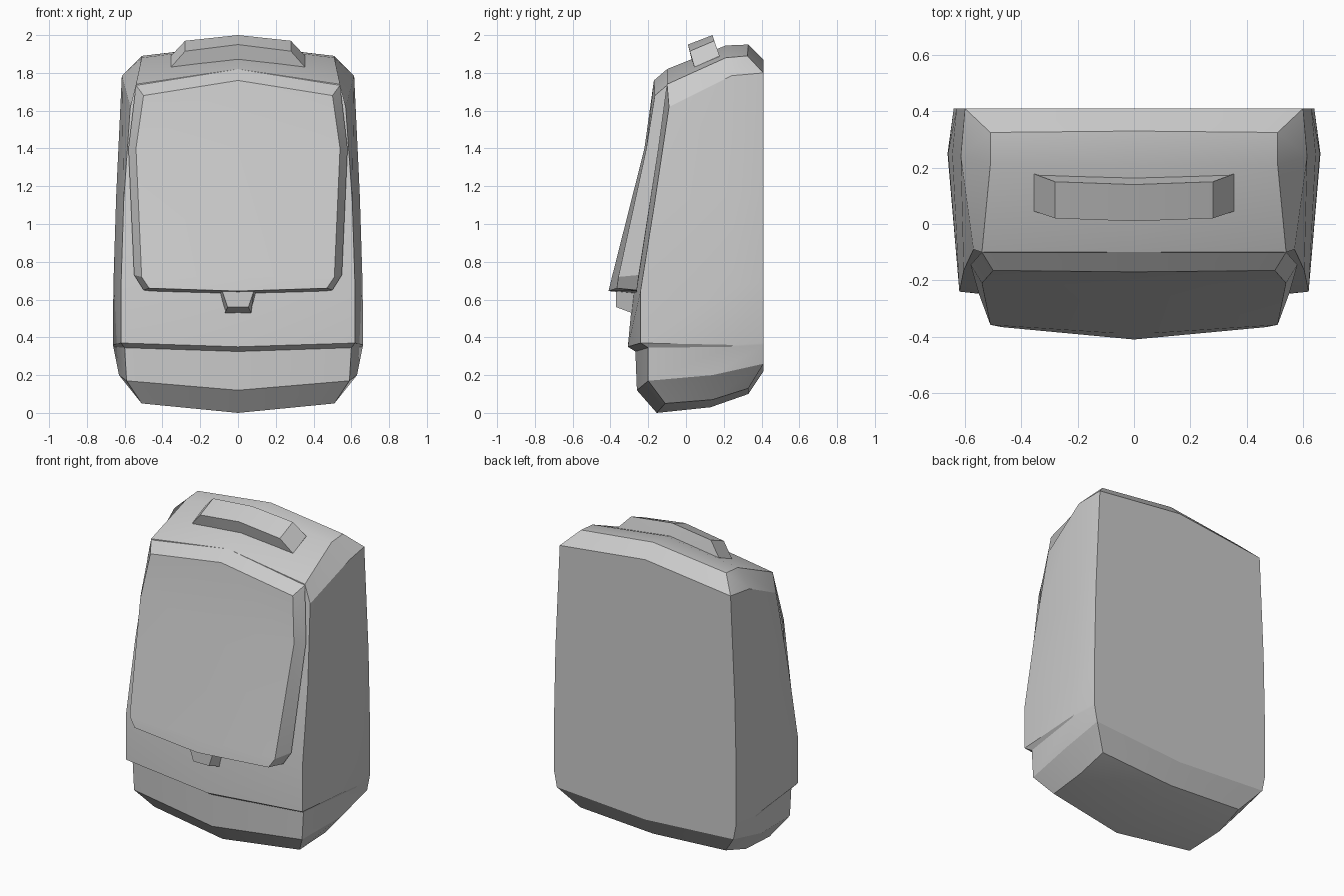
import bpy, bmesh, math


def loft(name, rows, caps=(), fill=False):
    """Skin rows of right-half points, mirror across x = 0 and close up."""
    bm = bmesh.new()
    grid = [[bm.verts.new(p) for p in row] for row in rows]
    for a, b in zip(grid, grid[1:]):
        for i in range(len(a) - 1):
            bm.faces.new((a[i], a[i + 1], b[i + 1], b[i]))
    # caps: (row index, middle point on the centre line)
    for r, mid in caps:
        row, m = grid[r], bm.verts.new(mid)
        bm.faces.new((row[0], row[1], row[2], m))
        bm.faces.new((m, row[2], row[3], row[4]))
    dup = bmesh.ops.duplicate(bm, geom=bm.verts[:] + bm.edges[:] + bm.faces[:])
    for v in dup["geom"]:
        if isinstance(v, bmesh.types.BMVert):
            v.co.x *= -1
    bmesh.ops.remove_doubles(bm, verts=bm.verts[:], dist=0.0005)
    if fill:
        bmesh.ops.holes_fill(bm, edges=[e for e in bm.edges if e.is_boundary])
    bmesh.ops.recalc_face_normals(bm, faces=bm.faces[:])
    me = bpy.data.meshes.new(name)
    bm.to_mesh(me)
    bm.free()
    ob = bpy.data.objects.new(name, me)
    bpy.context.collection.objects.link(ob)
    bpy.ops.object.select_all(action='DESELECT')
    bpy.context.view_layer.objects.active = ob
    ob.select_set(True)
    bpy.ops.object.shade_smooth_by_angle(angle=math.radians(25))
    return ob


# Main bag: rings go front centre, front corner, side, back corner, back centre
loft("bag_body", [
    [(0, -.155, 0), (.51, -.11, .05), (.52, .14, .07), (.51, .33, .13), (0, .33, .10)],
    [(0, -.26, .12), (.59, -.20, .17), (.63, .14, .20), (.62, .41, .26), (0, .41, .22)],
    [(0, -.268, .325), (.60, -.20, .345), (.66, .24, .35), (.64, .41, .36), (0, .41, .36)],
    [(0, -.308, .35), (.62, -.24, .37), (.662, .25, .36), (.64, .41, .37), (0, .41, .37)],
    [(0, -.28, .65), (.62, -.24, .65), (.66, .25, .67), (.64, .41, .69), (0, .41, .69)],
    [(0, -.22, 1.12), (.605, -.165, 1.12), (.645, .25, 1.15), (.63, .41, 1.15), (0, .41, 1.15)],
    [(0, -.13, 1.70), (.57, -.09, 1.62), (.615, .24, 1.785), (.60, .41, 1.80), (0, .41, 1.87)],
    [(0, -.10, 1.82), (.54, -.10, 1.74), (.51, .21, 1.88), (.51, .325, 1.89), (0, .33, 1.95)],
], caps=[(0, (0, .13, .03)), (7, (0, .21, 1.945))])

# Front flap: face in the first two columns, bevelled rim in the third
face = [
    [(0, -.17, 1.76), (.50, -.165, 1.68), (.54, -.10, 1.735)],
    [(0, -.22, 1.40), (.54, -.21, 1.40), (.58, -.145, 1.40)],
    [(0, -.392, .72), (.51, -.358, .72), (.55, -.25, .73)],
    [(0, -.41, .645), (.47, -.366, .66), (.50, -.26, .65)],
]
loft("front_flap",
     [[(0, -.10, 1.82), (.54, -.10, 1.735), (.54, -.10, 1.735)][:2] + [(.54, -.10, 1.736)]]
     + face + [[(0, -.26, .63), (.46, -.26, .645), (.50, -.26, .65)]], fill=True)


def bar(name, sections):
    """Right half of a bar: (x, four (y, z) corners), closed at its end."""
    rows = [[(x, y, z) for x, *pts in sections for y, z in [pts[k % 4]]]
            for k in range(5)]
    return loft(name, rows, fill=True)


# Arched carry handle on top
bar("top_handle", [
    (0, (.01, 1.95), (.14, 2.0), (.168, 1.91), (.035, 1.85)),
    (.28, (.02, 1.915), (.15, 1.97), (.178, 1.87), (.045, 1.825)),
    (.355, (.045, 1.83), (.178, 1.89), (.18, 1.86), (.048, 1.82)),
])

# Flap buckle: tapered tab below the flap edge
loft("flap_buckle", [
    [(0, -.25, .65), (.10, -.25, .65)],
    [(0, -.37, .65), (.085, -.37, .65)],
    [(0, -.37, .56), (.055, -.37, .56)],
    [(0, -.29, .53), (.07, -.29, .53)],
    [(0, -.25, .53), (.07, -.25, .53)],
    [(0, -.25, .65), (.10, -.25, .65)],
], fill=True)
